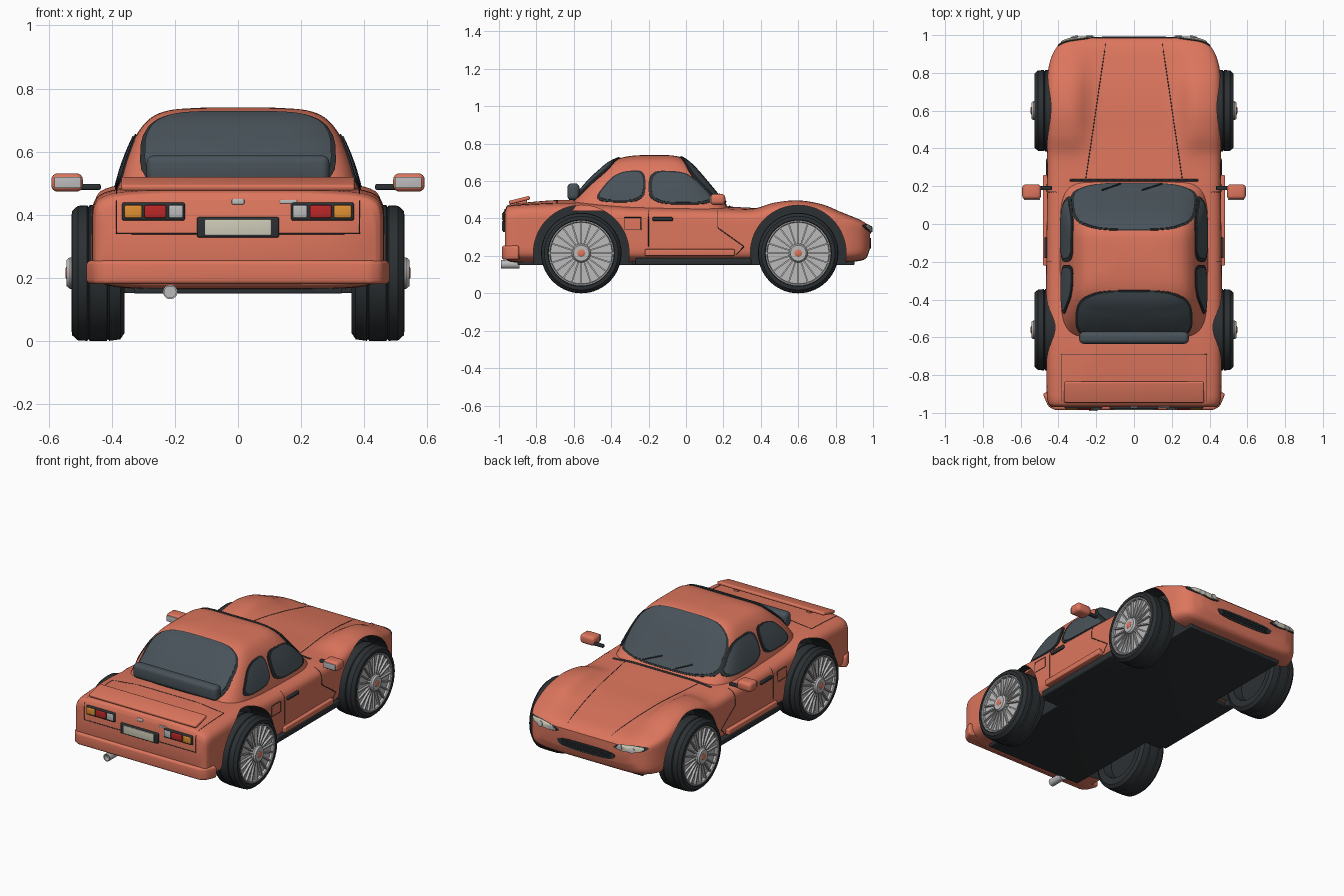
import bpy, bmesh, math
from mathutils import Vector, Matrix
from mathutils.bvhtree import BVHTree

if "Cube" in bpy.data.objects:
    bpy.data.objects.remove(bpy.data.objects["Cube"])

def material(name, rgb):
    m = bpy.data.materials.new(name)
    m.diffuse_color = (*rgb, 1)
    m.use_nodes = True
    m.node_tree.nodes["Principled BSDF"].inputs["Base Color"].default_value = m.diffuse_color
    return m

PAINT = material("paint", (0.72, 0.18, 0.11))
BLACK = material("black_trim", (0.025, 0.03, 0.033))
GLASS = material("glass", (0.065, 0.085, 0.10))
METAL = material("metal", (0.5, 0.5, 0.5))
CREAM = material("cream", (0.62, 0.6, 0.48))
RED = material("red_lens", (0.5, 0.02, 0.02))
AMBER = material("amber_lens", (0.75, 0.28, 0.03))

def finish(name, bm, mat, angle=35):
    bmesh.ops.recalc_face_normals(bm, faces=bm.faces)
    me = bpy.data.meshes.new(name)
    bm.to_mesh(me)
    bm.free()
    me.materials.append(mat)
    ob = bpy.data.objects.new(name, me)
    bpy.context.collection.objects.link(ob)
    smooth(ob, angle)
    return ob

def smooth(ob, angle=35):
    bpy.ops.object.select_all(action='DESELECT')
    ob.select_set(True)
    bpy.context.view_layer.objects.active = ob
    bpy.ops.object.shade_smooth_by_angle(angle=math.radians(angle))

def sample(keys, k):
    """Smooth (Hermite) interpolation of key rows, k steps per span."""
    out, n = [], len(keys)
    def tan(i):
        a, b = keys[max(i - 1, 0)], keys[min(i + 1, n - 1)]
        return [(q - p) / (b[0] - a[0]) for p, q in zip(a, b)]
    for i in range(n - 1):
        a, b, m, l = keys[i], keys[i + 1], tan(i), tan(i + 1)
        h = b[0] - a[0]
        for j in range(k + (i == n - 2)):
            t = j / k
            c = (2*t**3 - 3*t*t + 1, (t**3 - 2*t*t + t) * h, 3*t*t - 2*t**3, (t**3 - t*t) * h)
            out.append([c[0]*p + c[1]*u + c[2]*q + c[3]*v for p, u, q, v in zip(a, m, b, l)])
    return out

def squircle(p, n):
    pts = []
    for side in range(4):
        for i in range(2 * n):
            a, b = 1, -1 + i / n
            for _ in range(side):
                a, b = -b, a
            f = (abs(a)**p + abs(b)**p) ** (1 / p)
            pts.append((a / f, b / f))
    return pts

def loft(rings):
    bm = bmesh.new()
    vs = [[bm.verts.new(c) for c in r] for r in rings]
    n = len(vs[0])
    for a, b in zip(vs, vs[1:]):
        for i in range(n):
            bm.faces.new((a[i], a[(i + 1) % n], b[(i + 1) % n], b[i]))
    bm.faces.new(vs[0])
    bm.faces.new(vs[-1])
    return bm

def box(name, centre, size, mat, bevel=0.0, tilt=0):
    bm = bmesh.new()
    bmesh.ops.create_cube(bm, size=1, matrix=Matrix.Diagonal((*size, 1)))
    if bevel:
        bmesh.ops.bevel(bm, geom=bm.edges[:], offset=bevel, segments=4, profile=0.5, affect='EDGES')
    bmesh.ops.transform(bm, verts=bm.verts, matrix=Matrix.Translation(centre) @ Matrix.Rotation(tilt, 4, 'X'))
    return finish(name, bm, mat)

def revolve(bm, profile, n=56):
    """Spin (x, radius) points around the x axis."""
    rings = [[bm.verts.new((x, r * math.cos(2*math.pi*i/n), r * math.sin(2*math.pi*i/n)))
              for i in range(n)] for x, r in profile]
    for a, b in zip(rings, rings[1:]):
        for i in range(n):
            bm.faces.new((a[i], a[(i + 1) % n], b[(i + 1) % n], b[i]))
    bm.faces.new(rings[0])
    bm.faces.new(rings[-1])

# Body shell: y, half width, bottom, fender height, centre height
body_keys = [
    (-.968, .435, .20, .445, .445), (-.955, .452, .175, .467, .47), (-.90, .462, .165, .478, .482),
    (-.60, .465, .165, .488, .50), (-.30, .465, .165, .468, .47), (.20, .46, .165, .457, .465),
    (.36, .46, .165, .455, .455), (.47, .463, .165, .487, .447), (.60, .465, .165, .50, .44),
    (.73, .462, .165, .478, .425), (.84, .45, .165, .432, .405), (.92, .42, .172, .40, .388),
    (.965, .375, .19, .375, .37), (.985, .31, .24, .35, .352)]
rings = []
for y, w, zb, hs, hc in sample(body_keys, 6):
    ring = []
    for a, b in squircle(7, 12):
        t = min(max((abs(a * w) - .2) / .13, 0), 1)
        top = hc + (hs - hc) * t * t * (3 - 2 * t)
        ring.append((a * w, y, .31 + b * ((top - .31) if b > 0 else (.31 - zb))))
    rings.append(ring)
body_bm = loft(rings)

# Cabin: z, half width, rear y, front y
cabin_keys = [
    (.44, .395, -.64, .245), (.50, .38, -.60, .19), (.56, .362, -.555, .14), (.62, .338, -.50, .09),
    (.66, .318, -.455, .055), (.69, .295, -.42, .025), (.71, .272, -.385, 0), (.725, .24, -.345, -.025),
    (.735, .19, -.29, -.06), (.74, .10, -.22, -.11)]
cabin_bm = loft([[(a * w, (f + r) / 2 + b * (f - r) / 2, z) for a, b in squircle(6, 12)]
                 for z, w, r, f in sample(cabin_keys, 4)])

# Surfaces used to lay windows, lamps and panel gaps on
for b in (body_bm, cabin_bm):
    bmesh.ops.recalc_face_normals(b, faces=b.faces)
trees = [BVHTree.FromBMesh(body_bm), BVHTree.FromBMesh(cabin_bm)]
body = finish("body", body_bm, PAINT)
finish("cabin", cabin_bm, PAINT)

def project(axis, sign, u, v, off):
    o = [u, v]
    o.insert(axis, 3 * sign)
    d = Vector((0, 0, 0))
    d[axis] = -sign
    hits = [h for h in (t.ray_cast(Vector(o), d) for t in trees) if h[0]]
    if hits:
        loc, nor = min(hits, key=lambda h: h[3])[:2]
    else:
        o[axis] = sign
        loc, nor = trees[0].find_nearest(Vector(o))[:2]
    return loc + nor * off

def panel(name, pts, axis, sign, mat, off=.004, scale=1.0, rounds=3):
    """Rounded outline projected onto the car and given a thin rim."""
    pts = [Vector(p) for p in pts]
    for _ in range(rounds):
        pts = [q for a, b in zip(pts, pts[1:] + pts[:1]) for q in (a.lerp(b, .2), a.lerp(b, .8))]
    c = sum(pts, Vector((0, 0))) / len(pts)
    loop = [a.lerp(b, k / 4) for a, b in zip(pts, pts[1:] + pts[:1]) for k in range(4)]
    bm = bmesh.new()
    rows = [[bm.verts.new(project(axis, sign, *(c + (p - c) * scale * f), o)) for p in loop]
            for f, o in ((1, -.006), (1, off), (.9, off), (.75, off), (.6, off), (.4, off), (.2, off))]
    n = len(loop)
    for a, b in zip(rows, rows[1:]):
        for i in range(n):
            bm.faces.new((a[i], a[(i + 1) % n], b[(i + 1) % n], b[i]))
    bm.faces.new(rows[-1])
    return finish(name, bm, mat, 50)

def line(name, pts, axis, sign, radius=.002, off=0.0, closed=False):
    """Thin dark line following the surface."""
    pts = [Vector(p) for p in pts] + ([Vector(pts[0])] if closed else [])
    path = [project(axis, sign, *a.lerp(b, k / 16), off) for a, b in zip(pts, pts[1:]) for k in range(17)]
    cu = bpy.data.curves.new(name, 'CURVE')
    cu.dimensions = '3D'
    cu.bevel_depth, cu.bevel_resolution = radius, 0
    sp = cu.splines.new('POLY')
    sp.points.add(len(path) - 1)
    for p, q in zip(sp.points, path):
        p.co = (*q, 1)
    cu.materials.append(BLACK)
    bpy.context.collection.objects.link(bpy.data.objects.new(name, cu))

# Wheel arches cut out of the body, with dark inner faces
bm = bmesh.new()
for s in (1, -1):
    for y in (-.56, .60):
        bmesh.ops.create_cone(bm, cap_ends=True, segments=64, radius1=.256, radius2=.256, depth=.3,
                              matrix=Matrix.Translation((s * .48, y, .215)) @ Matrix.Rotation(math.pi / 2, 4, 'Y'))
cutter = finish("arch_cutter", bm, BLACK)
cutter.hide_render = True
mod = body.modifiers.new("arches", 'BOOLEAN')
mod.object, mod.operation, mod.solver, mod.material_mode = cutter, 'DIFFERENCE', 'EXACT', 'TRANSFER'
bpy.context.view_layer.objects.active = body
bpy.ops.object.modifier_apply(modifier=mod.name)
bpy.data.objects.remove(cutter)
smooth(body)

# Windows
def mirror(pts, s):
    return [(u * s, v) for u, v in pts]
def sym(pts):
    return pts + [(-u, v) for u, v in reversed(pts)]
screens = {"windscreen": sym([(.35, .215), (.315, -.035)]), "rear_window": sym([(.315, -.625), (.30, -.35)])}
for name, pts in screens.items():
    panel(name + "_seal", pts, 2, 1, BLACK)
    panel(name, pts, 2, 1, GLASS, .008, .95)
sides = {"door_window": [(-.2, .475), (-.2, .655), (-.01, .65), (.07, .59), (.175, .475)],
         "quarter_window": [(-.505, .488), (-.40, .62), (-.33, .652), (-.215, .655), (-.22, .485)]}
for s in (1, -1):
    for name, pts in sides.items():
        panel(name + "_seal", pts, 0, s, BLACK, .005)
        panel(name, pts, 0, s, GLASS, .009, .89)
    # Wipers and panel gaps
    line("hood_gap", mirror([(.255, .24), (.15, .955)], s), 2, 1)
    line("door_gap", [(-.2, .445), (-.2, .25)], 0, s)
    line("door_front_gap", [(.17, .445), (.17, .35), (.31, .25), (.27, .21)], 0, s)
    line("fuel_flap_gap", [(-.33, .34), (-.33, .405), (-.24, .405), (-.24, .34)], 0, s, closed=True)
line("cowl", [(-.34, .232), (.34, .232)], 2, 1, .007)
line("wiper", [(-.17, .17), (-.07, .205)], 2, 1, .004, .012)
line("wiper", [(.04, .17), (.15, .205)], 2, 1, .004, .012)
line("boot_gap", [(-.385, -.94), (-.385, -.69), (.385, -.69), (.385, -.94)], 2, 1)
line("boot_rear_gap", [(-.385, .445), (-.385, .34), (.385, .34), (.385, .445)], 1, -1)

# Nose: grille slot, bars and headlights
panel("grille", sym([(.21, .295), (.18, .24)]), 1, 1, BLACK, .004)
for z in (.255, .268, .281):
    line("grille_bar", [(-.17, z), (.17, z)], 1, 1, .003, .005)
lamp = [(.18, .33), (.22, .352), (.33, .368), (.41, .366), (.38, .338), (.25, .318)]
for s in (1, -1):
    panel("headlight_bezel", mirror(lamp, s), 1, 1, BLACK, .004, rounds=2)
    panel("headlight", mirror(lamp, s), 1, 1, CREAM, .008, .82, rounds=2)
    for x in (.235, .315):
        panel("headlight_bulb", [(s * x + .02 * a, .34 + .014 * b) for a, b in squircle(2, 1)], 1, 1, METAL, .012, rounds=1)

# Tail: lamps, plate, bumper, spoiler, exhaust
for s in (1, -1):
    box("tail_lamp_bezel", (s * .268, -.968, .41), (.2, .02, .058), BLACK, .008)
    for x, w, m in ((.332, .055, AMBER), (.262, .068, RED), (.197, .045, METAL)):
        box("tail_lamp_lens", (s * x, -.976, .41), (w, .016, .04), m, .005)
box("plate_frame", (0, -.968, .36), (.26, .024, .064), BLACK, .006)
box("number_plate", (0, -.978, .36), (.21, .012, .05), CREAM, .003)
box("boot_lock", (0, -.968, .441), (.04, .012, .018), METAL, .005)
box("boot_trim", (.16, -.968, .441), (.055, .01, .012), METAL, .003)
plan = [(-.485, -.895), (-.455, -.965), (-.42, -.985), (.42, -.985), (.455, -.965), (.485, -.895), (.44, -.89), (-.44, -.89)]
bm = loft([[(x, y, z) for x, y in plan] for z in (.18, .255)])
bmesh.ops.bevel(bm, geom=bm.edges[:], offset=.014, segments=4, profile=.5, affect='EDGES')
finish("rear_bumper", bm, PAINT)
box("spoiler", (0, -.89, .498), (.74, .115, .02), PAINT, .008, math.radians(14))
for s in (1, -1):
    box("spoiler_foot", (s * .25, -.88, .482), (.03, .06, .03), PAINT, .004)
box("engine_vent", (0, -.602, .543), (.58, .065, .09), GLASS, .024)
bm = bmesh.new()
revolve(bm, [(-.05, .02), (-.05, .023), (.05, .023), (.05, .018), (.02, .018)], 24)
bmesh.ops.transform(bm, verts=bm.verts, matrix=Matrix.Translation((-.215, -.94, .155)) @ Matrix.Rotation(-math.pi / 2, 4, 'Z'))
finish("exhaust", bm, METAL)

# Floor, skirts, handles and mirrors
box("floor", (0, 0, .162), (.66, 1.8, .024), BLACK, .005)
box("mid_floor", (0, .02, .162), (.88, .62, .022), BLACK, .005)
for s in (1, -1):
    box("side_skirt", (s * .435, .04, .17), (.06, .62, .04), BLACK, .01)
    box("sill_trim", (s * .465, .02, .218), (.034, .48, .035), PAINT, .006)
    box("door_handle", (s * .466, -.125, .397), (.018, .11, .02), BLACK, .006)
    box("mirror_arm", (s * .475, .19, .488), (.08, .022, .018), BLACK, .005)
    box("mirror_shell", (s * .542, .17, .502), (.1, .08, .058), PAINT, .02)
    box("mirror_glass", (s * .54, .13, .502), (.085, .008, .036), METAL, .003)

# Wheels
bm = bmesh.new()
revolve(bm, [(-.03, .02), (-.03, .14), (-.085, .15), (-.088, .19), (-.075, .21), (-.04, .215), (-.036, .209),
             (-.032, .215), (.022, .215), (.026, .209), (.03, .215), (.06, .213), (.078, .197), (.08, .178),
             (.066, .168), (.045, .16), (.045, .02)])
tyre = finish("tyre", bm, BLACK)
bm = bmesh.new()
revolve(bm, [(.05, .164), (.074, .164), (.079, .168), (.079, .174), (.06, .176)])
rim = finish("rim", bm, METAL)
bm = bmesh.new()
revolve(bm, [(.04, .05), (.085, .05), (.095, .042), (.095, .02)], 32)
for i in range(20):
    bmesh.ops.create_cube(bm, size=1, matrix=Matrix.Rotation(i * math.pi / 10, 4, 'X')
                          @ Matrix.Translation((.07, 0, .105)) @ Matrix.Diagonal((.014, .008, .13, 1)))
spokes = finish("spokes", bm, METAL)
bm = bmesh.new()
revolve(bm, [(.08, .02), (.096, .02), (.099, .015)], 24)
cap = finish("wheel_cap", bm, PAINT)
for part in (tyre, rim, spokes, cap):
    for i, (s, y) in enumerate(((1, -.56), (1, .60), (-1, -.56), (-1, .60))):
        ob = part if i == 0 else part.copy()
        if i:
            bpy.context.collection.objects.link(ob)
        ob.location = (s * .448, y, .215)
        ob.rotation_euler.z = 0 if s > 0 else math.pi
